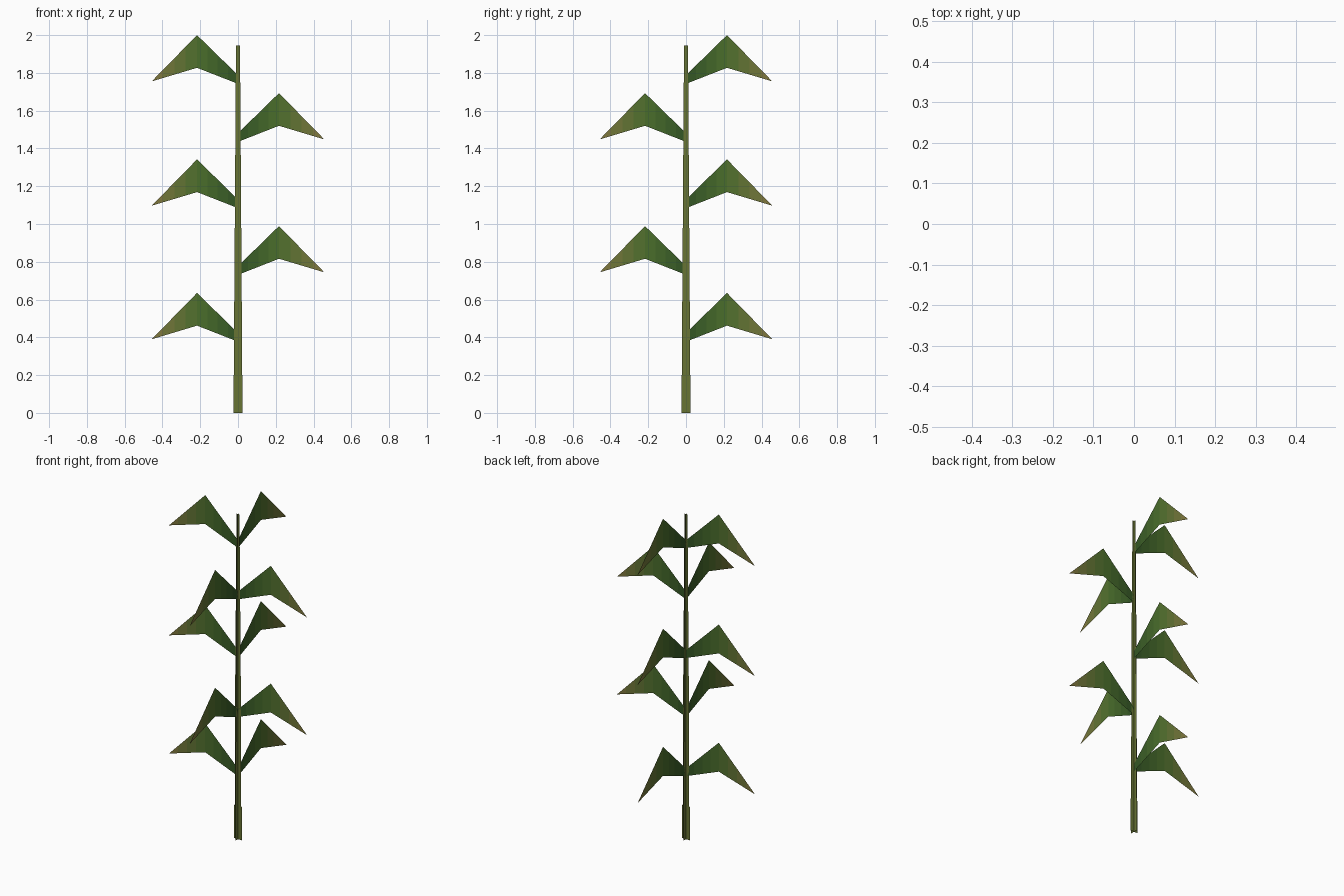
import bpy
import math

if "Cube" in bpy.data.objects:
    bpy.data.objects.remove(bpy.data.objects["Cube"])


def material(name, rgb):
    # rgb is given as display values and converted to linear
    m = bpy.data.materials.new(name)
    m.diffuse_color = [(c / 255) ** 2.2 for c in rgb] + [1.0]
    m.use_nodes = True
    m.node_tree.nodes["Principled BSDF"].inputs["Base Color"].default_value = m.diffuse_color
    return m


def mix(a, b, t):
    return [p + (q - p) * t for p, q in zip(a, b)]


def build(name, verts, faces, mats, face_mats):
    me = bpy.data.meshes.new(name)
    me.from_pydata(verts, [], faces)
    for m in mats:
        me.materials.append(m)
    for poly, i in zip(me.polygons, face_mats):
        poly.material_index = i
    ob = bpy.data.objects.new(name, me)
    bpy.context.collection.objects.link(ob)
    return ob


# stalk: crossed flat cards, stepping thinner at each joint
stalk_mat = material("stalk green", (103, 115, 55))
joints = [0, 0.2, 0.59, 0.98, 1.365, 1.75, 1.945]
half_widths = [0.025, 0.0215, 0.019, 0.0165, 0.014, 0.011]
verts, faces = [], []
for z0, z1, w in zip(joints, joints[1:], half_widths):
    for dx, dy in ((w, 0), (0, w)):
        n = len(verts)
        verts += [(-dx, -dy, z0), (dx, dy, z0), (dx, dy, z1), (-dx, -dy, z1)]
        faces.append((n, n + 1, n + 2, n + 3))
build("stalk", verts, faces, [stalk_mat], [0] * len(faces))

# leaf colours: dark base, fresh middle, dry brown tip
BASE, MID, TIP = (52, 84, 40), (78, 112, 48), (132, 120, 66)
STEPS = 4
leaf_mats = [material(f"leaf base {i}", mix(BASE, MID, (i + 0.5) / STEPS)) for i in range(STEPS)]
leaf_mats += [material(f"leaf tip {i}", mix(MID, TIP, (i + 0.5) / STEPS)) for i in range(STEPS)]

# leaf outline as (reach, lower z, upper z), measured from the peak
ROOT, BEND, END = (0, -0.258, -0.212), (0.217, -0.173, 0), (0.457, -0.245, -0.245)
sections = [mix(ROOT, BEND, i / STEPS) for i in range(STEPS)]
sections += [mix(BEND, END, i / STEPS) for i in range(STEPS + 1)]


def leaf(name, peak_z, angle):
    c, s = round(math.cos(angle)), round(math.sin(angle))
    v = []
    for r, lo, hi in sections[:-1]:
        v += [(r * c, r * s, peak_z + lo), (r * c, r * s, peak_z + hi)]
    r, lo, _ = sections[-1]
    v.append((r * c, r * s, peak_z + lo))
    last = len(v) - 1
    f = [(2 * i, 2 * i + 2, 2 * i + 3, 2 * i + 1) for i in range(2 * STEPS - 1)]
    f.append((last - 2, last, last - 1))
    build(name, v, f, leaf_mats, range(2 * STEPS))


# leaf pairs: alternating sides up the stalk
for i, z in enumerate([0.635, 0.989, 1.342, 1.693, 2.0]):
    turn = math.pi * (i % 2)
    leaf(f"leaf_side_{i + 1}", z, math.pi + turn)
    leaf(f"leaf_back_front_{i + 1}", z, math.pi / 2 + turn)
